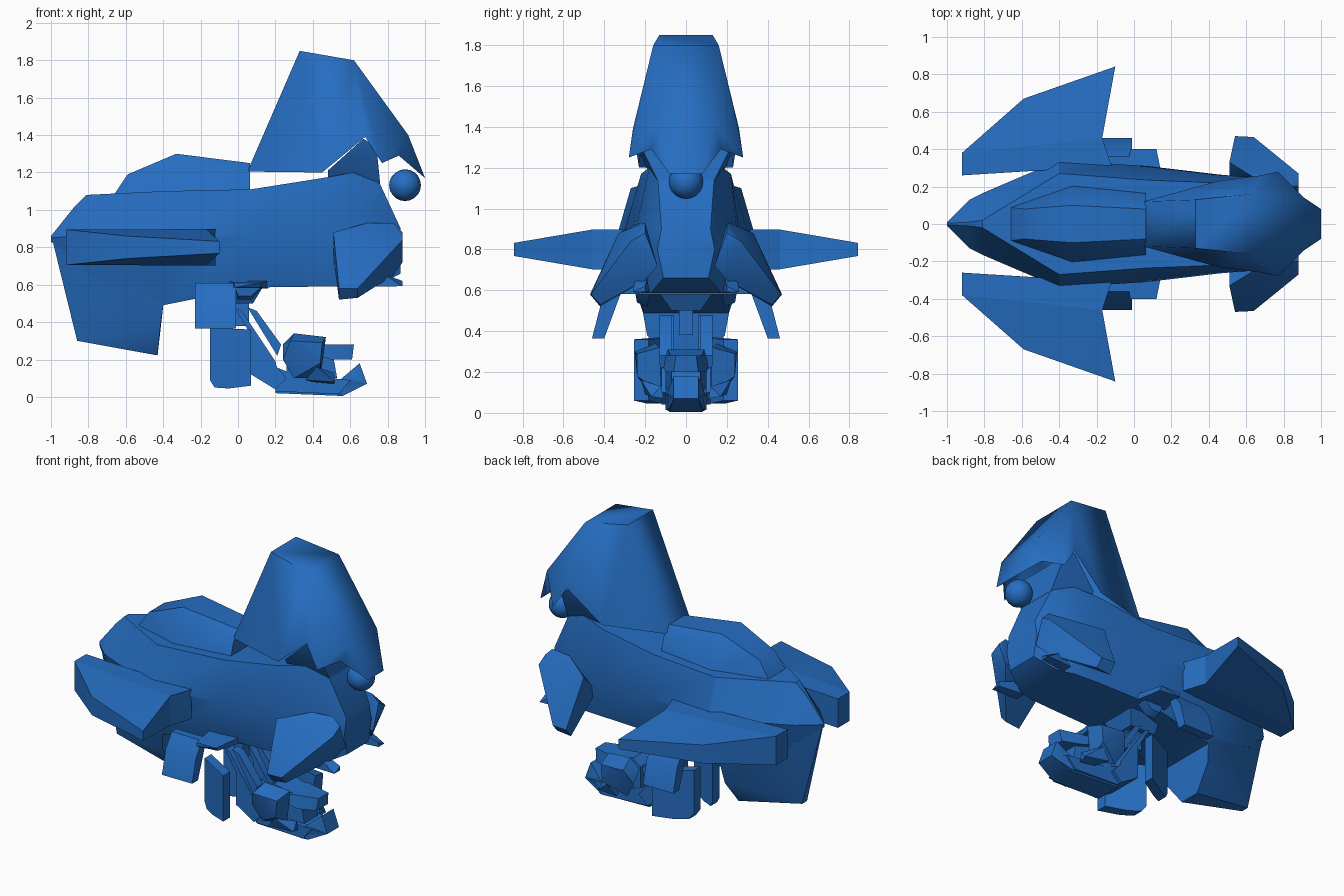
import bpy, bmesh, math

if "Cube" in bpy.data.objects:
    bpy.data.objects.remove(bpy.data.objects["Cube"])

blue = bpy.data.materials.new("hull blue")
blue.diffuse_color = (0.019, 0.155, 0.54, 1)
blue.use_nodes = True
blue.node_tree.nodes["Principled BSDF"].inputs["Base Color"].default_value = blue.diffuse_color


def finish(name, bm, angle=38, closed=True):
    """Turn a bmesh into a shaded, coloured object."""
    if closed:
        bmesh.ops.recalc_face_normals(bm, faces=bm.faces[:])
    me = bpy.data.meshes.new(name)
    bm.to_mesh(me)
    bm.free()
    me.materials.append(blue)
    ob = bpy.data.objects.new(name, me)
    bpy.context.collection.objects.link(ob)
    bpy.ops.object.select_all(action='DESELECT')
    ob.select_set(True)
    bpy.context.view_layer.objects.active = ob
    bpy.ops.object.shade_smooth_by_angle(angle=math.radians(angle))
    return ob


def flip(pts):
    return [(x, -y, z) for x, y, z in pts]


def add_hull(bm, pts):
    vs = [bm.verts.new(p) for p in pts]
    res = bmesh.ops.convex_hull(bm, input=vs)
    junk = {v for v in res["geom_interior"] + res["geom_unused"]
            if isinstance(v, bmesh.types.BMVert)}
    bmesh.ops.delete(bm, geom=list(junk), context='VERTS')


def centre_block(name, half):
    """One convex block, symmetric about y = 0."""
    bm = bmesh.new()
    add_hull(bm, half + flip(half))
    finish(name, bm)


def pair_blocks(name, *groups):
    """Convex blocks on the +y side, repeated on the -y side."""
    bm = bmesh.new()
    for g in groups:
        add_hull(bm, g)
        add_hull(bm, flip(g))
    finish(name, bm)


def prism(name, profile, y0, y1, pair=True, lean=0):
    """Extrude an x-z profile between two y values; lean turns it outward along x."""
    bm = bmesh.new()
    for s in ((1, -1) if pair else (1,)):
        a = [bm.verts.new((x, s * (y0 + lean * x), z)) for x, z in profile]
        b = [bm.verts.new((x, s * (y1 + lean * x), z)) for x, z in profile]
        bm.faces.new(a)
        bm.faces.new(b)
        for i in range(len(a)):
            j = (i + 1) % len(a)
            bm.faces.new((a[i], a[j], b[j], b[i]))
    finish(name, bm)


# fuselage: rings of deck, widest line and belly, lofted along x
rings = [  # x, deck z, deck w, mid z, mid w, belly z, belly w
    (-1.0, .86, .004, .85, .008, .83, .004),
    (-.88, 1.01, .01, .86, .13, .74, .09),
    (-.81, 1.08, .02, .86, .165, .66, .11),
    (-.40, 1.10, .27, .86, .34, .49, .21),
    (.07, 1.11, .235, .86, .31, .585, .22),
    (.45, 1.17, .22, .86, .265, .59, .21),
    (.62, 1.20, .18, .88, .25, .59, .20),
    (.74, 1.18, .14, .88, .21, .59, .17),
    (.87, .90, .12, .80, .14, .66, .11)]
bm = bmesh.new()
loops = []
for x, zt, wt, zm, wm, zb, wb in rings:
    half = [(x, wt, zt), (x, wm, zm), (x, wb, zb)]
    loops.append([bm.verts.new(p) for p in half + flip(half)[::-1]])
for a, b in zip(loops, loops[1:]):
    for i in range(6):
        j = (i + 1) % 6
        bm.faces.new((a[i], a[j], b[j], b[i]))
bm.faces.new(loops[0])
bm.faces.new(loops[-1])
finish("fuselage", bm, 30)

# deep keel under the nose
centre_block("nose_keel", [
    (-.995, .005, .85), (-.86, .025, .30), (-.43, .07, .222), (-.415, .19, .38),
    (-.40, .21, .485), (-.40, .25, .70), (-.85, .12, .80)])

# canopy
centre_block("canopy", [
    (-.67, .09, 1.07), (-.59, .08, 1.19), (-.33, .10, 1.30), (.065, .08, 1.25),
    (.065, .17, 1.09), (-.33, .21, 1.08), (.065, .14, 1.19), (-.33, .17, 1.2)])

# tall tail hood, an open shell
hood = [(.05, .12, 1.205), (.33, .13, 1.85), (.62, .16, 1.80), (.91, .14, 1.40),
        (1.0, .08, 1.17), (.86, .17, 1.29), (.77, .28, 1.25), (.68, .26, 1.39),
        (.45, .23, 1.20)]
bm = bmesh.new()
p = [bm.verts.new(c) for c in hood]
q = [bm.verts.new(c) for c in flip(hood)]
for f in ((0, 1, 8), (1, 2, 8), (8, 2, 7), (7, 2, 6), (6, 2, 3), (6, 3, 5), (5, 3, 4)):
    bm.faces.new([p[i] for i in f])
    bm.faces.new([q[i] for i in reversed(f)])
for i, j in ((0, 1), (1, 2), (2, 3), (3, 4)):
    bm.faces.new((q[i], q[j], p[j], p[i]))
bm.normal_update()
bm.faces.ensure_lookup_table()
top = max(bm.faces, key=lambda f: f.calc_center_median().z)
if top.normal.z < 0:
    bmesh.ops.reverse_faces(bm, faces=bm.faces[:])
finish("tail_hood", bm, 75, closed=False)

# neck joining the hood and fuselage
centre_block("tail_neck", [
    (.48, .15, 1.14), (.48, .20, 1.21), (.67, .25, 1.38), (.74, .24, 1.34),
    (.76, .14, 1.14)])

# round lamp at the back of the tail
bm = bmesh.new()
bmesh.ops.create_uvsphere(bm, u_segments=16, v_segments=10, radius=.085)
bmesh.ops.translate(bm, verts=bm.verts[:], vec=(.893, 0, 1.132))
finish("tail_lamp", bm, 40)


# wings: thick root block and tapering blade
def slab(outline, zc=.80):
    return [(x, y, zc + s * h) for x, y, h in outline for s in (1, -1)]


pair_blocks("wings",
            slab([(-.92, .26, .095), (-.92, .38, .095), (-.17, .46, .097), (-.12, .31, .097)]),
            slab([(-.92, .38, .095), (-.59, .67, .06), (-.10, .842, .032), (-.17, .46, .097)]))

# rear thruster pods, sloping out and down
pair_blocks("thruster_pods", [
    (.51, .20, .74), (.51, .33, .88), (.69, .22, .93), (.83, .20, .93),
    (.88, .20, .88), (.88, .27, .84), (.88, .14, .72), (.83, .20, .65),
    (.54, .47, .58), (.64, .465, .58), (.54, .42, .52), (.64, .42, .53)])

# small blades below the stern
pair_blocks("stern_blades", [
    (.70, .18, .59), (.70, .25, .59), (.88, .20, .592), (.88, .26, .592),
    (.88, .20, .62), (.77, .19, .66), (.77, .25, .66)])

# hip block, cross bar and outer skirts
centre_block("hip_block", [
    (-.10, .14, .60), (.14, .14, .60), (-.10, .07, .50), (.08, .07, .50)])
centre_block("hip_bar", [
    (-.02, .40, .61), (-.02, .40, .585), (.12, .40, .61), (.12, .38, .585),
    (.16, .20, .62), (.16, .20, .58), (-.05, .20, .62), (-.05, .20, .58)])
pair_blocks("hip_brackets", [
    (-.02, .17, .61), (.14, .17, .61), (-.02, .25, .60), (.14, .25, .60),
    (0, .19, .52), (.07, .19, .52), (0, .24, .54), (.07, .24, .54)])
pair_blocks("hip_skirts", [
    (x, y, z) for x in (-.23, -.01)
    for y, z in ((.31, .61), (.36, .61), (.37, .49), (.42, .52),
                 (.40, .365), (.46, .365), (.45, .40))])
prism("hip_column", [(-.03, .52), (.06, .52), (.06, .38), (-.03, .38)], -.035, .035, False)

# side leg plates with rounded feet, turned outward
prism("leg_plates", [(-.15, .37), (-.15, .09), (-.125, .05), (-.05, .045), (.07, .06),
                     (.07, .36)], .145, .215, lean=.55)

# slanted struts to the lower head
prism("upper_struts", [(.05, .48), (.10, .46), (.23, .28), (.21, .22)], .07, .13)
prism("lower_struts", [(-.02, .48), (.02, .46), (.20, .19), (.22, .10), (.07, .14),
                       (.07, .33)], .06, .12)
prism("strut_tie", [(.07, .12), (.20, .04), (.26, .10), (.14, .24), (.07, .2)],
      -.12, .12, False)

# lower head: jaw, chin, cheeks, core and visor
centre_block("jaw", [
    (.20, .09, .02), (.20, .10, .13), (.56, .08, .005), (.69, .06, .07),
    (.60, .09, .09), (.40, .10, .11)])
centre_block("chin", [
    (.55, .09, .01), (.69, .06, .07), (.65, .06, .18), (.60, .08, .13), (.52, .10, .07)])
prism("jaw_sides", [(.20, .03), (.54, .015), (.60, .09), (.30, .12), (.20, .16)], .07, .10)
pair_blocks("cheeks",
            [(.24, .14, .28), (.30, .15, .34), (.47, .13, .32), (.43, .22, .27),
             (.24, .20, .20), (.28, .25, .30), (.44, .24, .18), (.30, .18, .10),
             (.44, .12, .10), (.45, .24, .29)],
            [(.40, .12, .08), (.51, .11, .07), (.51, .12, .13), (.42, .22, .16),
             (.52, .17, .08), (.36, .20, .09)])
centre_block("head_core", [
    (.26, .10, .10), (.26, .10, .27), (.32, .09, .31), (.50, .07, .27), (.53, .07, .10)])
centre_block("visor", [
    (.42, .11, .22), (.43, .10, .28), (.62, .05, .28), (.61, .06, .20), (.50, .10, .20)])
